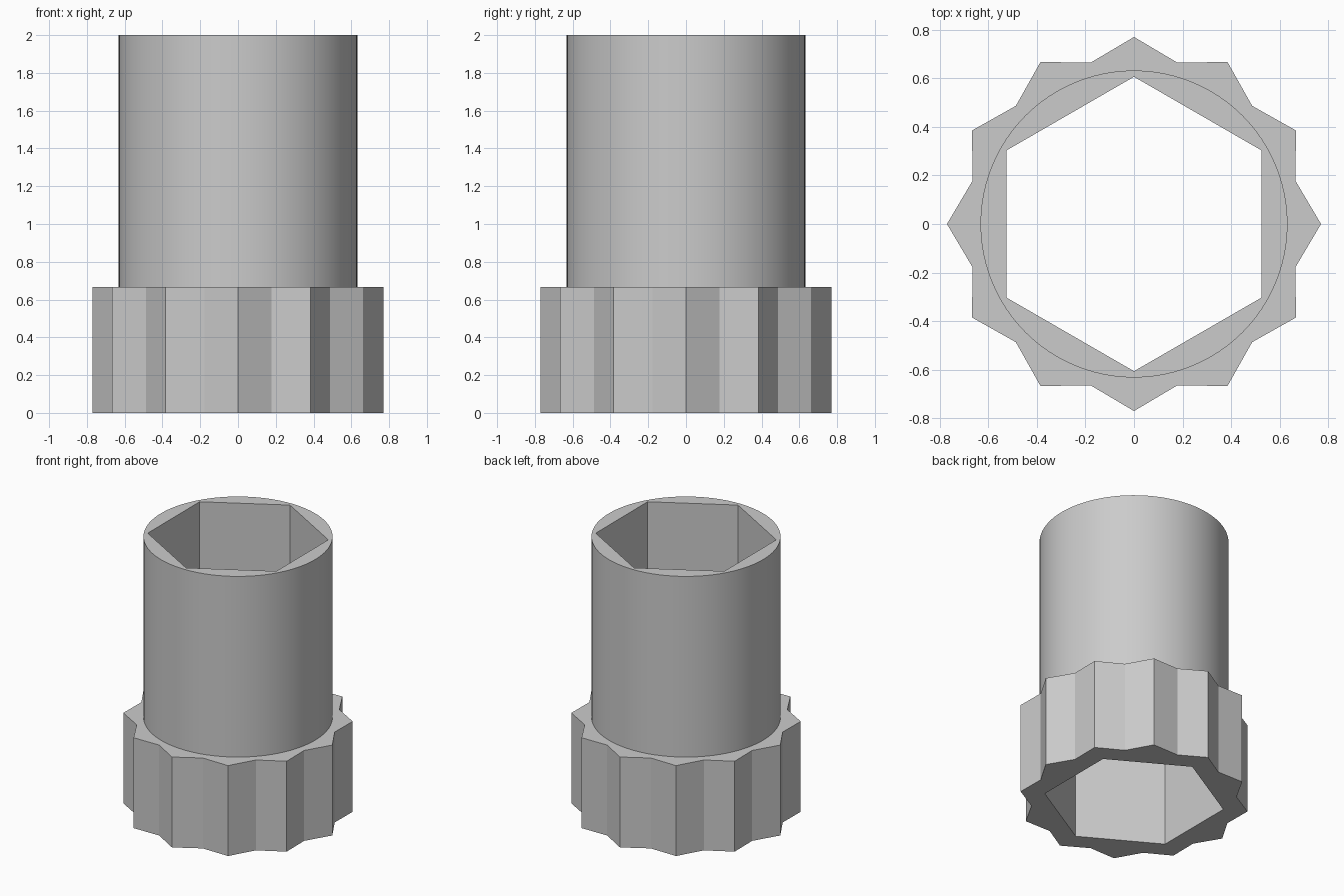
import bpy
import bmesh
from math import radians, cos, sin, tau, pi

if "Cube" in bpy.data.objects:
    bpy.data.objects.remove(bpy.data.objects["Cube"], do_unlink=True)

STEPS = 96  # divisible by 24, so every corner lands on a step
HEIGHT, COLLAR_TOP = 2.0, 0.667
SLEEVE_RADIUS, BORE_CORNER = 0.632, 0.606
TIP, VALLEY = 0.77, 0.688


def circle(a):
    return SLEEVE_RADIUS


def hexagon(a):
    # corners on the y axis, flats facing +x and -x
    sector = tau / 6
    off = (a + sector / 2) % sector - sector / 2
    return BORE_CORNER * cos(sector / 2) / cos(off)


def star(a):
    # straight edge between a tip and its neighbouring valley
    half = tau / 24
    off = a % (2 * half)
    off = min(off, 2 * half - off)
    return TIP * VALLEY * sin(half) / (TIP * sin(off) + VALLEY * sin(half - off))


def loft(name, sections, material):
    """Closed solid through a cycle of polar outlines at given heights."""
    bm = bmesh.new()
    angles = [tau * i / STEPS for i in range(STEPS)]
    rings = [[bm.verts.new((r(a) * cos(a), r(a) * sin(a), z)) for a in angles]
             for r, z in sections]
    for low, high in zip(rings, rings[1:] + rings[:1]):
        for i in range(STEPS):
            j = (i + 1) % STEPS
            bm.faces.new((low[i], low[j], high[j], high[i]))
    bmesh.ops.recalc_face_normals(bm, faces=bm.faces[:])
    mesh = bpy.data.meshes.new(name)
    bm.to_mesh(mesh)
    bm.free()
    mesh.materials.append(material)
    obj = bpy.data.objects.new(name, mesh)
    bpy.context.collection.objects.link(obj)
    return obj


grey = bpy.data.materials.new("plain grey")
grey.use_nodes = True
grey.diffuse_color = (0.6, 0.6, 0.6, 1)
grey.node_tree.nodes["Principled BSDF"].inputs["Base Color"].default_value = (0.6, 0.6, 0.6, 1)

# Round sleeve rising from a twelve-pointed collar, with a hexagonal through bore
body = loft("socket_body", [
    (hexagon, 0), (star, 0), (star, COLLAR_TOP),
    (circle, COLLAR_TOP), (circle, HEIGHT), (hexagon, HEIGHT),
], grey)

bpy.ops.object.select_all(action="DESELECT")
body.select_set(True)
bpy.context.view_layer.objects.active = body
bpy.ops.object.shade_smooth_by_angle(angle=radians(20))
